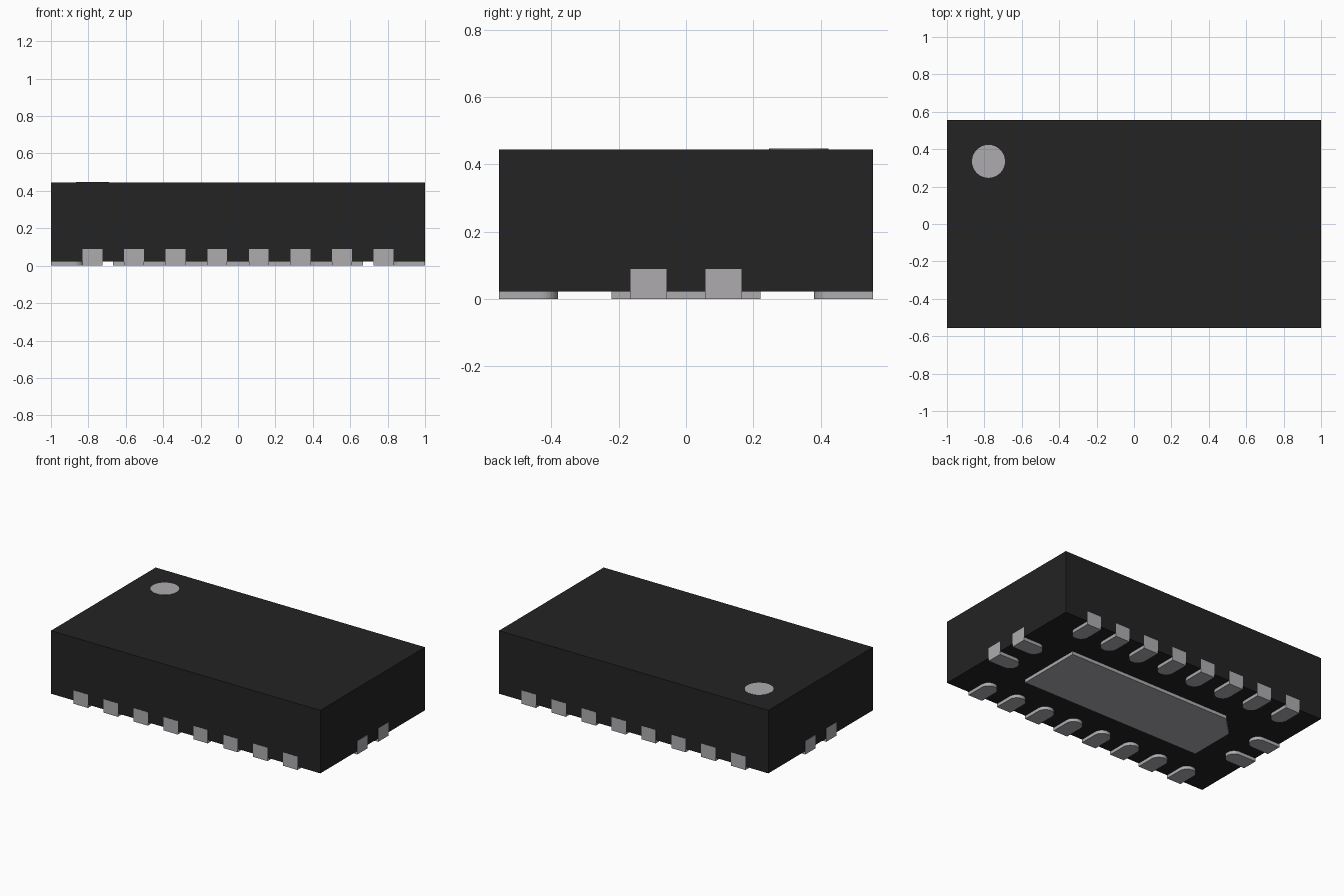
import bpy, bmesh, math
from mathutils import Matrix

if "Cube" in bpy.data.objects:
    bpy.data.objects.remove(bpy.data.objects["Cube"])

HX, HY = 1.0, 0.555          # body half sizes
Z0, Z1 = 0.022, 0.445        # body underside and top
W, L, H = 0.106, 0.175, 0.09 # lead width, length, wall height
PITCH, SKIN = 0.2222, 0.001  # lead spacing, how far leads stand proud


def material(name, rgb):
    m = bpy.data.materials.new(name)
    m.diffuse_color = (*rgb, 1)
    m.use_nodes = True
    m.node_tree.nodes["Principled BSDF"].inputs["Base Color"].default_value = m.diffuse_color
    return m


black = material("black_plastic", (0.017, 0.017, 0.017))
metal = material("silver_metal", (0.42, 0.41, 0.43))


def extrude(bm, points, z0, z1, matrix=Matrix()):
    """Add a flat outline in plan, raised from z0 to z1."""
    face = bm.faces.new([bm.verts.new(matrix @ Matrix.Translation((x, y, z0)).translation)
                         for x, y in points])
    new = bmesh.ops.extrude_face_region(bm, geom=[face])["geom"]
    verts = [v for v in new if isinstance(v, bmesh.types.BMVert)]
    bmesh.ops.translate(bm, verts=verts, vec=(0, 0, z1 - z0))


def finish(bm, name, mat):
    bmesh.ops.recalc_face_normals(bm, faces=bm.faces)
    mesh = bpy.data.meshes.new(name)
    bm.to_mesh(mesh)
    bm.free()
    obj = bpy.data.objects.new(name, mesh)
    mesh.materials.append(mat)
    bpy.context.collection.objects.link(obj)
    return obj


def plate(name, points, z0, z1, mat):
    bm = bmesh.new()
    extrude(bm, points, z0, z1)
    return finish(bm, name, mat)


def circle(cx, cy, r, start, end, n):
    return [(cx + r * math.cos(start + (end - start) * i / n),
             cy + r * math.sin(start + (end - start) * i / n)) for i in range(n + 1)]


def lead(name, edge, offset, angle):
    """Round-ended foot under the body plus a flat tab up its wall."""
    m = Matrix.Rotation(angle, 4, 'Z') @ Matrix.Translation((offset, 0, 0))
    r, out = W / 2, -edge - SKIN
    foot = [(-r, out), (r, out)] + circle(0, -edge + L - r, r, 0, math.pi, 16)
    tab = [(-r, out), (r, out), (r, -edge + 0.02), (-r, -edge + 0.02)]
    bm = bmesh.new()
    extrude(bm, foot, 0, Z0 + 0.001, m)
    extrude(bm, tab, Z0, H, m)
    obj = finish(bm, name, metal)
    with bpy.context.temp_override(object=obj, active_object=obj,
                                   selected_objects=[obj], selected_editable_objects=[obj]):
        bpy.ops.object.shade_smooth_by_angle(angle=math.radians(30))


# Moulded body
plate("body", [(-HX, -HY), (HX, -HY), (HX, HY), (-HX, HY)], Z0, Z1, black)

# Central pad with one cut corner beside pin one
px, py, c = 0.667, 0.222, 0.13
plate("central_pad", [(-px, -py), (px, -py), (px, py), (-px + c, py), (-px, py - c)],
      0, Z0 + 0.001, metal)

# Pin one dot
plate("pin_one_dot", circle(-0.778, 0.335, 0.088, 0, math.tau, 48)[:-1],
      Z1 - 0.001, Z1 + 0.0015, metal)

# Eight leads on each long side, two on each end
for side, angle, edge, count in (("front", 0, HY, 8), ("right", math.pi / 2, HX, 2),
                                 ("back", math.pi, HY, 8), ("left", -math.pi / 2, HX, 2)):
    for i in range(count):
        lead(f"{side}_lead_{i + 1}", edge, (i - (count - 1) / 2) * PITCH, angle)
